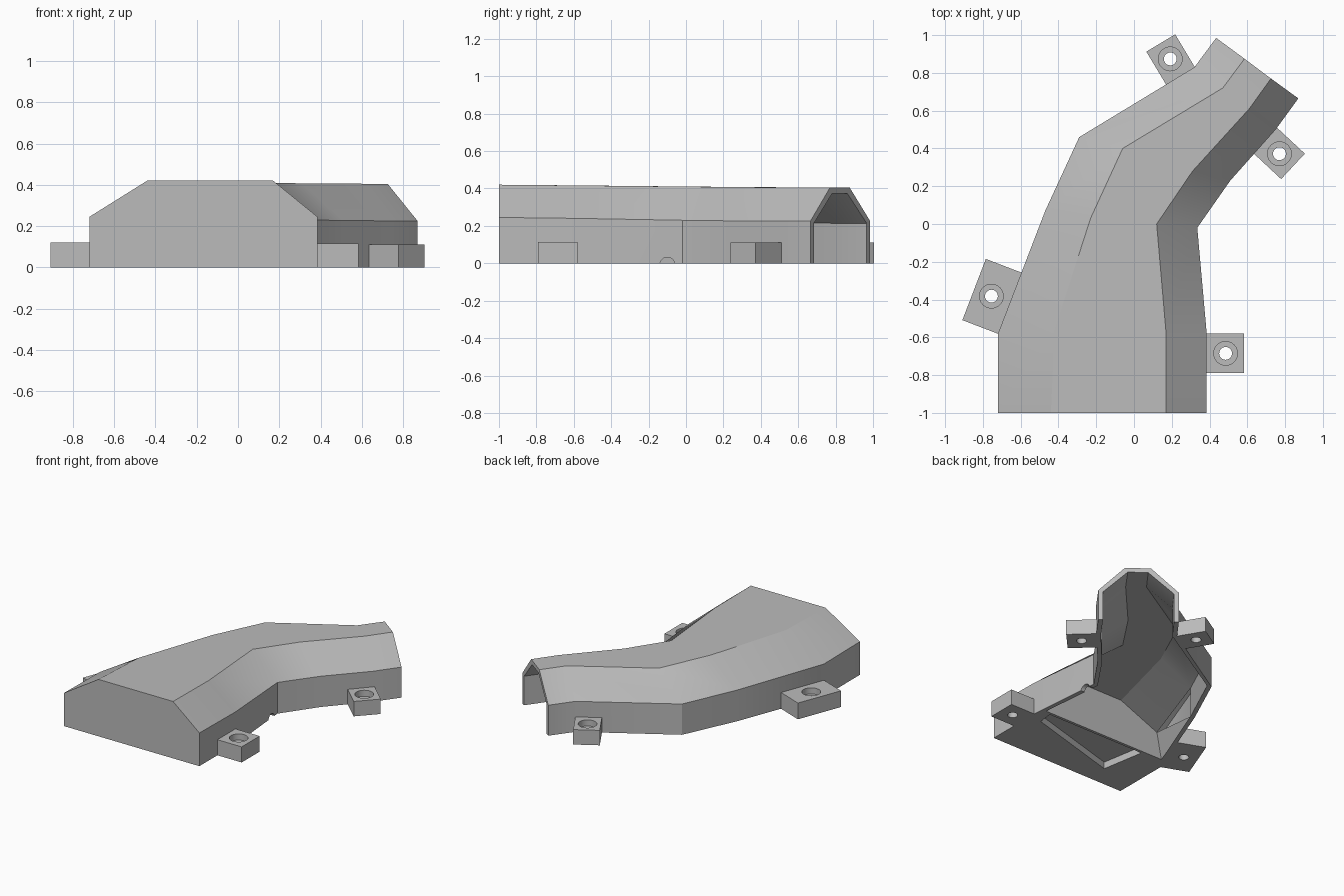
import bpy, bmesh, math
from mathutils import Vector, Matrix

if "Cube" in bpy.data.objects:
    bpy.data.objects.remove(bpy.data.objects["Cube"], do_unlink=True)

grey = bpy.data.materials.new("plain grey")
grey.use_nodes = True
grey.diffuse_color = (0.5, 0.5, 0.5, 1)
grey.node_tree.nodes["Principled BSDF"].inputs["Base Color"].default_value = grey.diffuse_color


def make(name, bm):
    bmesh.ops.recalc_face_normals(bm, faces=bm.faces)
    mesh = bpy.data.meshes.new(name)
    bm.to_mesh(mesh)
    bm.free()
    mesh.materials.append(grey)
    obj = bpy.data.objects.new(name, mesh)
    bpy.context.scene.collection.objects.link(obj)
    return obj


def loft(name, rings):
    """Closed solid through equal-length rings of points."""
    bm = bmesh.new()
    rows = [[bm.verts.new(p) for p in ring] for ring in rings]
    n = len(rows[0])
    for a, b in zip(rows, rows[1:]):
        for i in range(n):
            j = (i + 1) % n
            bm.faces.new((a[i], a[j], b[j], b[i]))
    bm.faces.new(rows[0])
    bm.faces.new(rows[-1])
    return make(name, bm)


def cylinder(name, radius, length, matrix):
    bm = bmesh.new()
    bmesh.ops.create_cone(bm, cap_ends=True, segments=32, radius1=radius,
                          radius2=radius, depth=length, matrix=matrix)
    return make(name, bm)


def cut(obj, cutters):
    """Subtract the cutters, then remove them."""
    bpy.ops.object.select_all(action="DESELECT")
    bpy.context.view_layer.objects.active = obj
    obj.select_set(True)
    for c in cutters:
        c.hide_render = True
        mod = obj.modifiers.new("cut", "BOOLEAN")
        mod.operation, mod.solver, mod.object = "DIFFERENCE", "EXACT", c
        bpy.ops.object.modifier_apply(modifier=mod.name)
        bpy.data.objects.remove(c, do_unlink=True)
    bpy.ops.object.shade_smooth_by_angle(angle=math.radians(30))


# Stations along the duct: left base, left ridge, right ridge, right base, shoulder z, top z
front = ((-.72, -1), (-.44, -1), (.17, -1), (.385, -1), .245, .42)
bend = ((-.72, -.58), (-.42, -.56), (.17, -.58), (.385, -.58), .24, .416)
path = [
    ((-.47, .07), (-.23, .03), (.12, 0), (.335, -.02), .23, .41),
    ((-.29, .46), (-.06, .4), (.31, .28), (.51, .23), .227, .407),
    ((.32, .83), (.47, .72), (.61, .61), (.75, .5), .225, .405),
    ((.435, .985), (.585, .875), (.725, .77), (.87, .665), .225, .405),
]
inner_front = ((-.69, -.5), (-.39, -.5), (.165, -.5), (.378, -.5), .24, .416)


def ring(station, wall=0, base=0):
    """Six-sided section, optionally inset by the wall thickness."""
    a, b, c, d, shoulder, top = station
    a, b, c, d = (Vector((*p, 0)) for p in (a, b, c, d))
    step = (d - a).normalized() * wall
    up = Vector((0, 0, 1))
    a, d = a + step, d - step
    b, c = b + step * .6, c - step * .6
    zs = (shoulder - wall * .35) * up
    zt = (top - wall) * up
    return [a + base * up, a + zs, b + zt, c + zt, d + zs, d + base * up]


# Shell with a hollow that is open below and at the back
shell = loft("duct_shell", [ring(s) for s in [front, bend] + path])
hollow = [ring(s, .032, -.05) for s in [inner_front] + path]
hollow[0] = [p + Vector((0, -.2 * p.z, 0)) for p in hollow[0]]
exit_dir = Vector((.59, .81, 0))
hollow.append([p + exit_dir * .1 for p in hollow[-1]])
cavity = loft("cavity_cutter", hollow)

# Shallow pocket under the solid front, and a cable notch in the side wall
outline = [(.3, -.52), (-.5, -.52), (-.445, -.84), (.285, -.63)]
pocket = loft("pocket_cutter", [[(x, y, z) for x, y in outline] for z in (-.05, .05)])
notch = cylinder("notch_cutter", .04, .16,
                 Matrix.Translation((.34, -.1, -.008)) @ Matrix.Rotation(math.pi / 2, 4, "Y"))
cut(shell, [cavity, pocket, notch])


# Mounting tabs with counterbored screw holes
def tab(name, x, y, angle, width, height):
    place = Matrix.Translation((x, y, 0)) @ Matrix.Rotation(math.radians(angle), 4, "Z")
    h = width / 2
    corners = [(-.112, -h), (.098, -h), (.098, h), (-.112, h)]
    body = loft(name, [[place @ Vector((px, py, z)) for px, py in corners]
                       for z in (0, height)])
    hole = cylinder("hole_cutter", .034, .5, place)
    bore = cylinder("bore_cutter", .063, .1, place @ Matrix.Translation((0, 0, height + .005)))
    cut(body, [hole, bore])


tab("front_left_tab", .485, -.685, 0, .21, .115)
tab("front_right_tab", -.755, -.382, 159, .347, .12)
tab("back_right_tab", .192, .874, 121, .178, .11)
tab("back_left_tab", .77, .372, -43, .184, .11)
